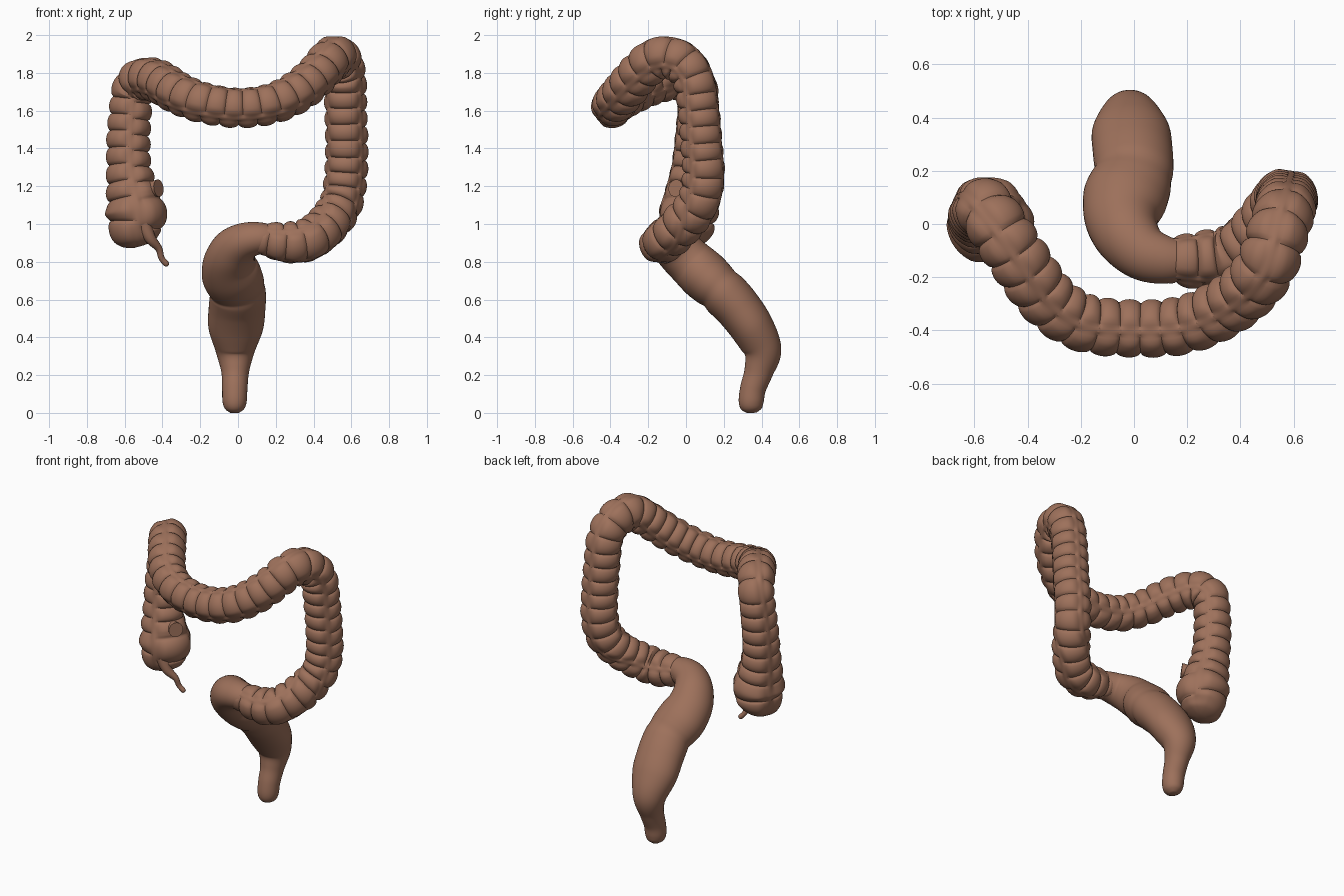
import bpy, math
from mathutils import Vector

mat = bpy.data.materials.new("brown_tissue")
mat.diffuse_color = (0.34, 0.165, 0.105, 1)


def spline(pts, step):
    """Catmull-Rom through rows of numbers, resampled at even arc length."""
    p = [pts[0]] + pts + [pts[-1]]
    dense = []
    for i in range(1, len(p) - 2):
        a, b, c, d = p[i - 1:i + 3]
        for k in range(40):
            t = k / 40
            dense.append([0.5 * (2 * q + (r - o) * t + (2 * o - 5 * q + 4 * r - s) * t * t
                                 + (3 * q - o - 3 * r + s) * t ** 3)
                          for o, q, r, s in zip(a, b, c, d)])
    dense.append(list(pts[-1]))
    out, dist, target = [], 0.0, 0.0
    for a, b in zip(dense, dense[1:]):
        seg = (Vector(b[:3]) - Vector(a[:3])).length
        while seg > 0 and target <= dist + seg:
            f = (target - dist) / seg
            out.append([u + (v - u) * f for u, v in zip(a, b)])
            target += step
        dist += seg
    out.append(dense[-1])
    return out


def tube(name, pts, step, n, shape=lambda s, a: 1.0):
    """Sweep rows (x, y, z, width, thickness, refx, refy, refz) into a capped tube."""
    rows = spline(pts, step)
    pos = [Vector(r[:3]) for r in rows]
    verts, faces = [], []
    m = len(rows)
    for i, r in enumerate(rows):
        t = (pos[min(i + 2, m - 1)] - pos[max(i - 2, 0)]).normalized()
        ref = Vector(r[5:8])
        u = (ref - t * ref.dot(t)).normalized()
        v = t.cross(u)
        for j in range(n):
            a = 2 * math.pi * j / n
            k = shape(i * step, a)
            verts.append(pos[i] + u * (r[3] * k * math.cos(a)) + v * (r[4] * k * math.sin(a)))
    for i in range(m - 1):
        for j in range(n):
            j2 = (j + 1) % n
            faces.append((i * n + j, i * n + j2, i * n + n + j2, i * n + n + j))
    faces.append(tuple(range(n - 1, -1, -1)))
    faces.append(tuple(range((m - 1) * n, m * n)))
    me = bpy.data.meshes.new(name)
    me.from_pydata(verts, [], faces)
    me.materials.append(mat)
    ob = bpy.data.objects.new(name, me)
    bpy.context.collection.objects.link(ob)
    bpy.ops.object.select_all(action='DESELECT')
    ob.select_set(True)
    bpy.context.view_layer.objects.active = ob
    bpy.ops.object.shade_smooth_by_angle(angle=math.radians(40))
    return ob


PERIOD = 0.088


def haustra(s, a):
    """Pouches between three lengthwise bands; larger pouches in the caecum."""
    sector = int(a / (2 * math.pi / 3) + 1e-6) % 3
    near = abs((a + math.pi / 3) % (2 * math.pi / 3) - math.pi / 3)
    if near < 0.1:
        return 0.925
    u = s * 2 / 3 if s < 3 * PERIOD else s - PERIOD
    phase = u / PERIOD + (0, 0.25, 0)[sector]
    bulge = abs(math.sin(math.pi * phase)) ** 0.55
    side = min(1, (near - 0.1) / 0.4) ** 0.6
    return 0.855 + 0.165 * bulge * (0.15 + 0.85 * side)


# pouched colon: caecum, ascending, transverse, descending, start of sigmoid
UP, ASC = (0, -0.15, 1), (-0.9, 0.42, 0)
DESC, SIG = (0.15, 1, 0), (0, 1, 0.4)
colon = [
    (-0.525, 0.005, 0.88, 0.03, ASC), (-0.53, 0.005, 0.90, 0.095, ASC),
    (-0.54, 0.005, 0.96, 0.14, ASC), (-0.54, 0.01, 1.06, 0.162, ASC),
    (-0.56, 0.02, 1.17, 0.14, ASC), (-0.578, 0.035, 1.30, 0.12, ASC),
    (-0.58, 0.05, 1.45, 0.116, ASC), (-0.57, 0.06, 1.60, 0.113, ASC),
    (-0.555, 0.055, 1.71, 0.112, (-0.7, 0.4, 0.5)),
    (-0.505, -0.02, 1.77, 0.115, (-0.3, 0.1, 1)), (-0.42, -0.15, 1.755, 0.115, UP),
    (-0.32, -0.285, 1.695, 0.112, UP), (-0.19, -0.37, 1.645, 0.11, UP),
    (0.0, -0.392, 1.617, 0.108, UP), (0.18, -0.38, 1.64, 0.11, UP),
    (0.32, -0.325, 1.705, 0.113, UP), (0.43, -0.245, 1.80, 0.114, UP),
    (0.50, -0.15, 1.88, 0.116, UP), (0.54, -0.035, 1.865, 0.116, (0, 0.4, 1)),
    (0.565, 0.04, 1.77, 0.114, (0.1, 1, 0.5)), (0.57, 0.07, 1.60, 0.113, DESC),
    (0.575, 0.085, 1.42, 0.114, DESC), (0.57, 0.095, 1.25, 0.115, DESC),
    (0.545, 0.065, 1.11, 0.115, DESC), (0.47, -0.03, 0.99, 0.117, SIG),
    (0.37, -0.115, 0.915, 0.117, SIG), (0.26, -0.135, 0.90, 0.111, SIG),
    (0.16, -0.135, 0.915, 0.094, SIG), (0.07, -0.125, 0.925, 0.075, SIG)]
tube("colon", [(x, y, z, r, r, *ref) for x, y, z, r, ref in colon], PERIOD / 12, 72, haustra)

# smooth lower sigmoid and rectum
R0, R1, R2 = (0, 1, 0.2), (0.7, 0.7, 0.2), (1, 0, 0)
rectum = [
    (0.20, -0.135, 0.915, 0.07, 0.07, R0), (0.12, -0.135, 0.925, 0.09, 0.083, R0),
    (0.04, -0.11, 0.91, 0.105, 0.098, (0.3, 0.9, 0.2)),
    (-0.02, -0.05, 0.865, 0.122, 0.118, R1), (-0.045, 0.02, 0.80, 0.14, 0.127, (1, 0.3, 0)),
    (-0.035, 0.09, 0.735, 0.158, 0.135, R2), (-0.015, 0.145, 0.685, 0.155, 0.13, R2),
    (-0.005, 0.18, 0.655, 0.147, 0.122, R2), (0.0, 0.21, 0.625, 0.148, 0.127, R2),
    (-0.005, 0.275, 0.555, 0.15, 0.123, R2), (-0.012, 0.35, 0.45, 0.145, 0.116, R2),
    (-0.015, 0.405, 0.33, 0.105, 0.1, R2), (-0.015, 0.385, 0.22, 0.074, 0.077, R2),
    (-0.017, 0.355, 0.13, 0.067, 0.068, R2), (-0.018, 0.345, 0.06, 0.064, 0.066, R2),
    (-0.018, 0.347, 0.02, 0.05, 0.054, R2), (-0.018, 0.348, 0.0, 0.022, 0.024, R2)]
tube("rectum", [(x, y, z, w, t, *ref) for x, y, z, w, t, ref in rectum], 0.012, 48)

# appendix hanging from the caecum
appendix = [(-0.50, -0.09, 1.0, 0.04), (-0.465, -0.085, 0.925, 0.03),
            (-0.42, -0.06, 0.87, 0.019), (-0.405, -0.045, 0.82, 0.016),
            (-0.378, -0.035, 0.787, 0.015), (-0.372, -0.033, 0.78, 0.007)]
tube("appendix", [(x, y, z, r, r, 0, -1, 0) for x, y, z, r in appendix], 0.008, 16)

# cut stub of the small intestine
ileum = [(-0.53, 0.0, 1.18, 0.045), (-0.46, -0.03, 1.185, 0.042), (-0.42, -0.055, 1.19, 0.046)]
tube("ileum_stub", [(x, y, z, r, r, 0, 0, 1) for x, y, z, r in ileum], 0.01, 24)
